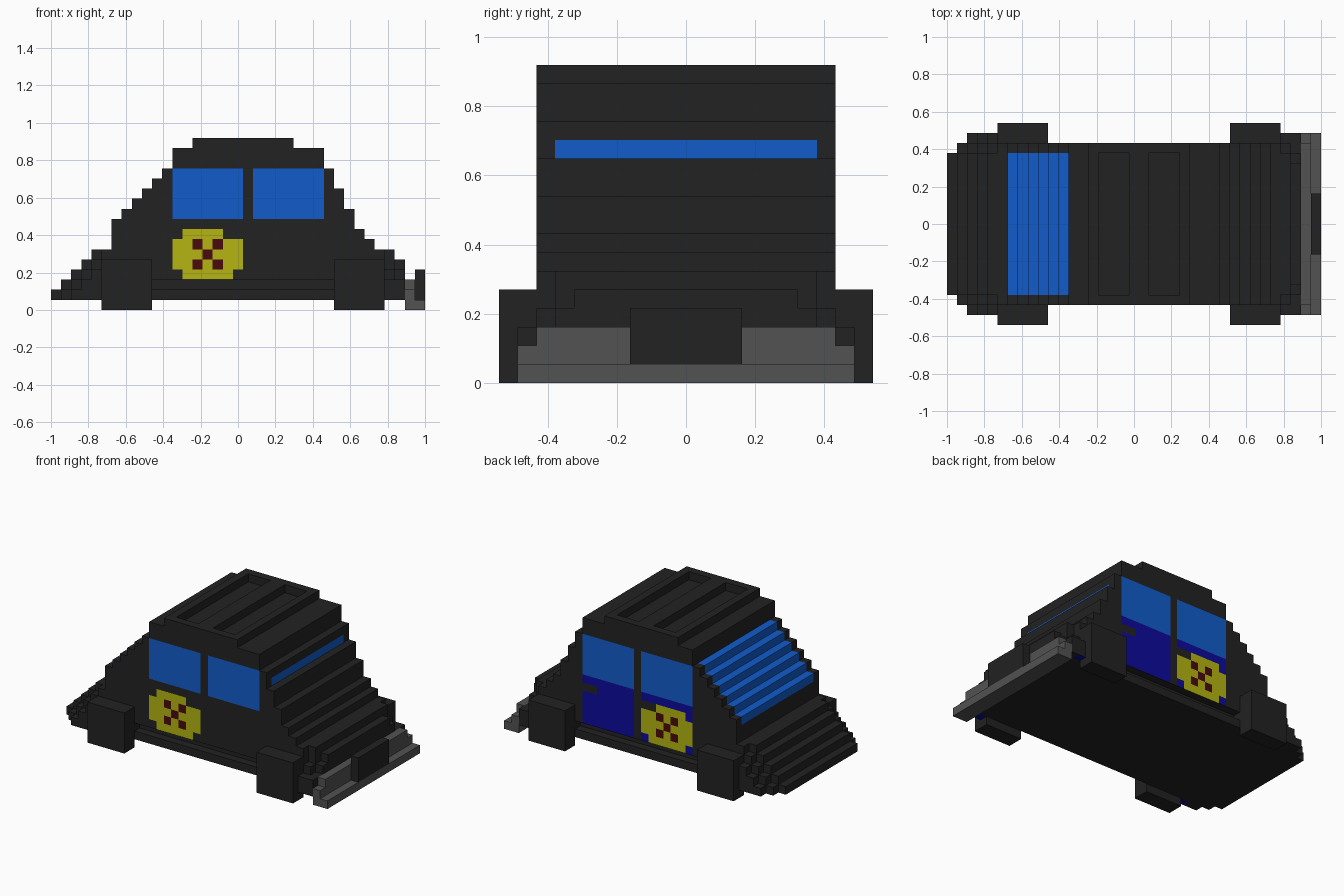
import bpy, bmesh, math

if "Cube" in bpy.data.objects:
    bpy.data.objects.remove(bpy.data.objects["Cube"])

U = 2 / 37          # size of one block
ORIGIN_X = -1.0


def material(name, r, g, b):
    m = bpy.data.materials.new(name)
    m.diffuse_color = (r, g, b, 1)
    m.use_nodes = True
    m.node_tree.nodes["Principled BSDF"].inputs["Base Color"].default_value = m.diffuse_color
    return m


BLACK, GLASS, YELLOW, RED, NAVY, GREY = range(6)
MATS = [
    material("black_paint", 0.016, 0.016, 0.016),
    material("blue_glass", 0.006, 0.107, 0.6),
    material("yellow_paint", 0.46, 0.46, 0.006),
    material("dark_red_paint", 0.07, 0.003, 0.004),
    material("navy_paint", 0.004, 0.003, 0.33),
    material("grey_metal", 0.085, 0.085, 0.085),
]

# Two edge directions for each outward normal
SIDES = {(1, 0, 0): ((0, 1, 0), (0, 0, 1)), (-1, 0, 0): ((0, 0, 1), (0, 1, 0)),
         (0, 1, 0): ((0, 0, 1), (1, 0, 0)), (0, -1, 0): ((1, 0, 0), (0, 0, 1)),
         (0, 0, 1): ((1, 0, 0), (0, 1, 0)), (0, 0, -1): ((0, 1, 0), (1, 0, 0))}


def block_object(name, solid, colour, xs, ys, zs):
    """Skin every block where solid(i, j, k) holds, then merge flat areas."""
    bm = bmesh.new()
    for i in xs:
        for j in ys:
            for k in zs:
                if not solid(i, j, k):
                    continue
                for n, (a, b) in SIDES.items():
                    if solid(i + n[0], j + n[1], k + n[2]):
                        continue
                    base = [c + max(d, 0) for c, d in zip((i, j, k), n)]
                    quad = []
                    for s, t in ((0, 0), (1, 0), (1, 1), (0, 1)):
                        p = [base[q] + s * a[q] + t * b[q] for q in range(3)]
                        quad.append(bm.verts.new((ORIGIN_X + p[0] * U, p[1] * U, p[2] * U)))
                    bm.faces.new(quad).material_index = colour(i, j, k, n)
    bmesh.ops.remove_doubles(bm, verts=bm.verts, dist=U * 0.01)
    bmesh.ops.dissolve_limit(bm, angle_limit=math.radians(1), verts=bm.verts,
                             edges=bm.edges, delimit={'MATERIAL'})
    mesh = bpy.data.meshes.new(name)
    bm.to_mesh(mesh)
    bm.free()
    for m in MATS:
        mesh.materials.append(m)
    obj = bpy.data.objects.new(name, mesh)
    bpy.context.collection.objects.link(obj)
    return obj


def across(j):
    """Distance of a block from the centre line."""
    return max(j, -1 - j)


# Car body: height of each column along the length, nose to tail
TOPS = ([2, 3, 4, 5, 6, 6, 9, 10, 11, 12, 13, 14, 16, 16] + [17] * 10
        + [16] * 3 + [14, 12, 10, 8, 7, 6, 6, 5])
TAIL = {33: (9, 9, 8, 7, 7), 34: (9, 9, 7, 6)}


def half_width(i, k):
    if i < 5:                                   # rounded nose
        return 7 + min(i - k + 1, 2 if k <= 3 else 1)
    if i in TAIL:                               # rounded tail
        return TAIL[i][k - 1]
    if k == 2 and 10 <= i < 28:                 # groove above the sill
        return 7
    return 8


def body_solid(i, j, k):
    if not (0 <= i < len(TOPS) and 1 <= k < TOPS[i]):
        return False
    if k == 16 and (15 <= i < 18 or 20 <= i < 23) and across(j) < 7:
        return False                            # roof recesses
    return across(j) < half_width(i, k)


def body_colour(i, j, k, n):
    a = across(j)
    if n[1] and a == 7 and (12 <= i < 19 or 20 <= i < 27):
        if 9 <= k < 14:                         # side windows
            return GLASS
        if k == 7 and i in (17, 18, 25, 26):    # door handles
            return BLACK
        if (i, k) in ((14, 4), (16, 4), (15, 5), (14, 6), (16, 6)):
            return RED                          # spots on the door patch
        if (4 <= k < 7 and i < 19) or (k == 3 and 13 <= i < 18) or (k == 7 and 13 <= i < 17):
            return YELLOW                       # door patch
        if n[1] > 0 and 3 <= k < 9:             # door panels on the far side
            return NAVY
    if a < 7 and 6 <= i < 12 and k == TOPS[i] - 1 and (n[2] > 0 or n[0] < 0):
        return GLASS                            # windscreen
    if a < 7 and i == 27 and k == 12 and n[0] > 0:
        return GLASS                            # rear window
    if n[2] < 0 and k == 1 and a == 8 and i in (4, 33):
        return NAVY                             # underside patches
    return BLACK


block_object("car_body", body_solid, body_colour, range(35), range(-10, 10), range(1, 17))


# Wheels
for end, x0 in (("front", 5), ("rear", 28)):
    for side, y0 in (("near", -10), ("far", 8)):
        block_object(f"{end}_wheel_{side}",
                     lambda i, j, k: x0 <= i < x0 + 5 and y0 <= j < y0 + 2 and 0 <= k < 5,
                     lambda *f: BLACK, range(x0, x0 + 5), range(y0, y0 + 2), range(5))

# Rear bumper
BUMPER = {(35, 0): 9, (35, 1): 9, (35, 2): 8, (36, 0): 9}
block_object("rear_bumper", lambda i, j, k: across(j) < BUMPER.get((i, k), 0),
             lambda *f: GREY, (35, 36), range(-9, 9), range(3))

# Rear plate standing on the bumper
block_object("rear_plate", lambda i, j, k: i == 36 and across(j) < 3 and 1 <= k < 4,
             lambda *f: BLACK, (36,), range(-3, 3), range(1, 4))
